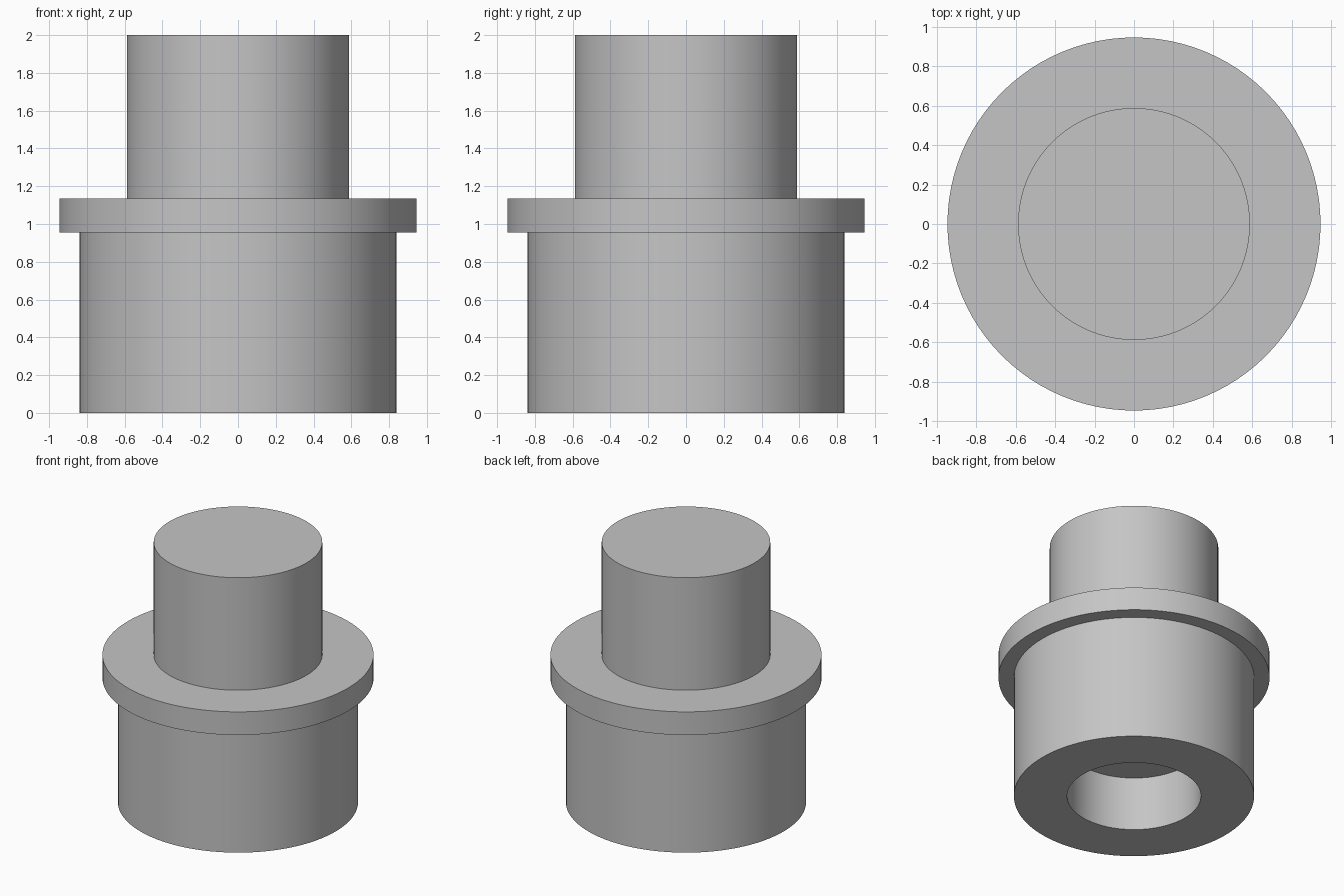
import bpy, bmesh, math

cube = bpy.data.objects.get("Cube")
if cube:
    bpy.data.objects.remove(cube, do_unlink=True)

SEGMENTS = 96
BORE_R, BASE_R, FLANGE_R, NECK_R = 0.467, 0.838, 0.946, 0.588
BORE_Z, FLANGE_LOW, FLANGE_TOP, TOP = 0.415, 0.956, 1.134, 2.0

# Plain grey
grey = bpy.data.materials.new("plain grey")
grey.use_nodes = True
colour = (0.56, 0.56, 0.56, 1)
grey.diffuse_color = colour
grey.node_tree.nodes["Principled BSDF"].inputs["Base Color"].default_value = colour

# Half section from the blind bore ceiling, around the outside, to the top centre
profile = [(0, BORE_Z), (BORE_R, BORE_Z), (BORE_R, 0), (BASE_R, 0),
           (BASE_R, FLANGE_LOW), (FLANGE_R, FLANGE_LOW), (FLANGE_R, FLANGE_TOP),
           (NECK_R, FLANGE_TOP), (NECK_R, TOP), (0, TOP)]

# Revolve the section into one closed body
bm = bmesh.new()
verts = [bm.verts.new((r, 0, z)) for r, z in profile]
edges = [bm.edges.new(pair) for pair in zip(verts, verts[1:])]
bmesh.ops.spin(bm, geom=verts + edges, cent=(0, 0, 0), axis=(0, 0, 1),
               angle=math.tau, steps=SEGMENTS, use_merge=True)
bmesh.ops.remove_doubles(bm, verts=bm.verts, dist=0.0001)
bmesh.ops.recalc_face_normals(bm, faces=bm.faces)
mesh = bpy.data.meshes.new("flanged_plug")
bm.to_mesh(mesh)
bm.free()
mesh.materials.append(grey)

plug = bpy.data.objects.new("flanged_plug", mesh)
bpy.context.collection.objects.link(plug)

# Smooth walls with crisp rims
bpy.ops.object.select_all(action="DESELECT")
plug.select_set(True)
bpy.context.view_layer.objects.active = plug
bpy.ops.object.shade_smooth_by_angle(angle=math.radians(30))
